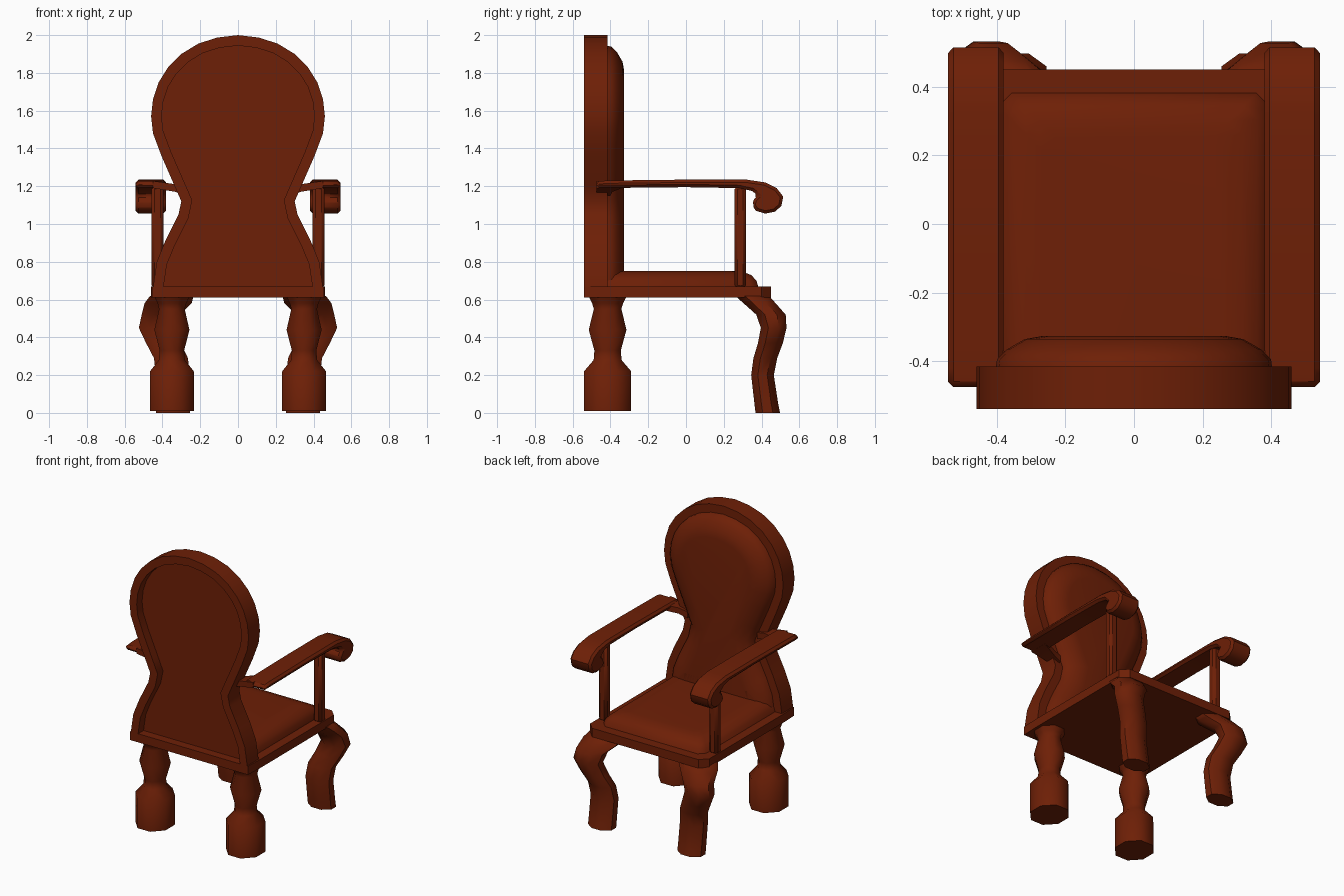
import bpy, bmesh, math
from mathutils import Vector

if "Cube" in bpy.data.objects:
    bpy.data.objects.remove(bpy.data.objects["Cube"])

wood = bpy.data.materials.new("red brown wood")
wood.diffuse_color = (0.155, 0.014, 0.002, 1)
wood.use_nodes = True
wood.node_tree.nodes["Principled BSDF"].inputs["Base Color"].default_value = wood.diffuse_color


def finish(name, bm, mirror=False, bevel=0, angle=40):
    bmesh.ops.recalc_face_normals(bm, faces=bm.faces)
    me = bpy.data.meshes.new(name)
    bm.to_mesh(me)
    bm.free()
    me.materials.append(wood)
    ob = bpy.data.objects.new(name, me)
    bpy.context.collection.objects.link(ob)
    bpy.ops.object.select_all(action='DESELECT')
    ob.select_set(True)
    bpy.context.view_layer.objects.active = ob
    bpy.ops.object.shade_smooth_by_angle(angle=math.radians(angle))
    if bevel:
        m = ob.modifiers.new("bevel", 'BEVEL')
        m.width, m.segments, m.limit_method = bevel, 1, 'ANGLE'
        m.angle_limit = math.radians(50)
    if mirror:
        ob.modifiers.new("mirror", 'MIRROR')
    return ob


def loft(rings):
    """Skin a list of equal-length point rings and cap both ends."""
    bm = bmesh.new()
    vs = [[bm.verts.new(p) for p in r] for r in rings]
    n = len(vs[0])
    for a, b in zip(vs, vs[1:]):
        for i in range(n):
            bm.faces.new((a[i], a[(i + 1) % n], b[(i + 1) % n], b[i]))
    bm.faces.new(vs[0])
    bm.faces.new(vs[-1])
    return bm


def slab(points, z0, z1):
    return loft([[(x, y, z) for x, y in points] for z in (z0, z1)])


def inset(outline, d):
    """Offset a counter-clockwise (x, z) outline inwards."""
    out, n = [], len(outline)
    for i in range(n):
        a, p, b = (Vector(outline[(i + k) % n]) for k in (-1, 0, 1))
        e, f = (p - a).normalized(), (b - p).normalized()
        m = Vector((-e.y, e.x)) + Vector((-f.y, f.x))
        out.append(p + m * (2 * d / m.length_squared))
    return out


# Balloon-shaped back frame with a recessed rear panel, and its padded cushion
half = [(.455, .615), (.445, .70), (.43, .80), (.385, .91), (.315, 1.05), (.30, 1.12),
        (.335, 1.2), (.405, 1.36), (.45, 1.48), (.46, 1.57), (.45, 1.66), (.42, 1.75),
        (.37, 1.83), (.30, 1.9), (.21, 1.955), (.11, 1.987)]
outline = half + [(0, 2.0)] + [(-x, z) for x, z in reversed(half)]


def ring(d, y):
    return [(p[0], y, p[1]) for p in inset(outline, d)]


finish("back_frame", loft([ring(.055, -.48), ring(.055, -.54), ring(0, -.54),
                           ring(0, -.415)]))
finish("back_cushion", loft([ring(.055, -.43), ring(.06, -.395), ring(.09, -.365),
                             ring(.14, -.336), ring(.19, -.327)]), angle=60)

# Seat slab with clipped corners, and its cushion
side = [(.455, -.54), (.46, -.415), (.46, .40), (.41, .45)]
finish("seat", slab(side + [(-x, y) for x, y in reversed(side)], .61, .67))


def pad(d, z):
    x, y0, y1, c = .40 - d, -.43, .385 - d, .04
    return [(-x, y0, z), (x, y0, z), (x, y1 - c, z), (x - c, y1, z),
            (-x + c, y1, z), (-x, y1 - c, z)]


finish("seat_cushion", loft([pad(0, .66), pad(.012, .70), pad(.04, .73),
                             pad(.085, .747), pad(.13, .752)]), angle=60)


def leg(name, sections):
    """Eight-sided leg from (z, centre x, centre y, half width x, half width y)."""
    turns = [math.tau * (i + .5) / 8 for i in range(8)]
    finish(name, loft([[(cx + 1.08 * rx * math.cos(t), cy + 1.08 * ry * math.sin(t), z)
                        for t in turns] for z, cx, cy, rx, ry in sections]),
           mirror=True, angle=50)


# Turned rear legs: (height, radius)
turned = [(.01, .125), (.22, .125), (.28, .074), (.33, .07), (.44, .1),
          (.55, .073), (.58, .082), (.615, .1)]
leg("rear_legs", [(z, .35, -.415, r * .93, r) for z, r in turned])

# Curved front legs
leg("front_legs", [(0, .345, .433, .09, .065), (.05, .345, .425, .09, .063),
                   (.2, .345, .405, .09, .06), (.29, .355, .42, .09, .063),
                   (.37, .395, .447, .092, .066), (.45, .43, .464, .095, .068),
                   (.52, .41, .45, .10, .078), (.58, .37, .39, .125, .085),
                   (.62, .35, .35, .115, .09)])

# Armrests with a scrolled front, profile in (y, z)
arm = [(-.475, 1.19), (-.475, 1.225), (-.42, 1.23), (0, 1.235), (.32, 1.235), (.42, 1.22),
       (.48, 1.19), (.515, 1.145), (.505, 1.095), (.47, 1.065), (.42, 1.055), (.37, 1.07),
       (.35, 1.1), (.36, 1.13), (.38, 1.15), (.35, 1.175), (.28, 1.19), (0, 1.195)]
finish("armrests", loft([[(x, y, z) for y, z in arm] for x in (.38, .542)]),
       mirror=True, bevel=.015)

# Short links from the armrests to the waist of the back
finish("arm_links", loft([[(x, -.475, z0), (x, y1, z0), (x, y1, z1), (x, -.475, z1)]
                          for x, y1, z0, z1 in ((.27, -.40, 1.15, 1.195),
                                                (.33, -.39, 1.17, 1.21),
                                                (.45, -.34, 1.19, 1.228))]), mirror=True)

# Arm posts
post = [(.395, .257), (.458, .257), (.458, .318), (.395, .318)]
finish("arm_posts", slab(post, .66, 1.2), mirror=True, bevel=.015)
